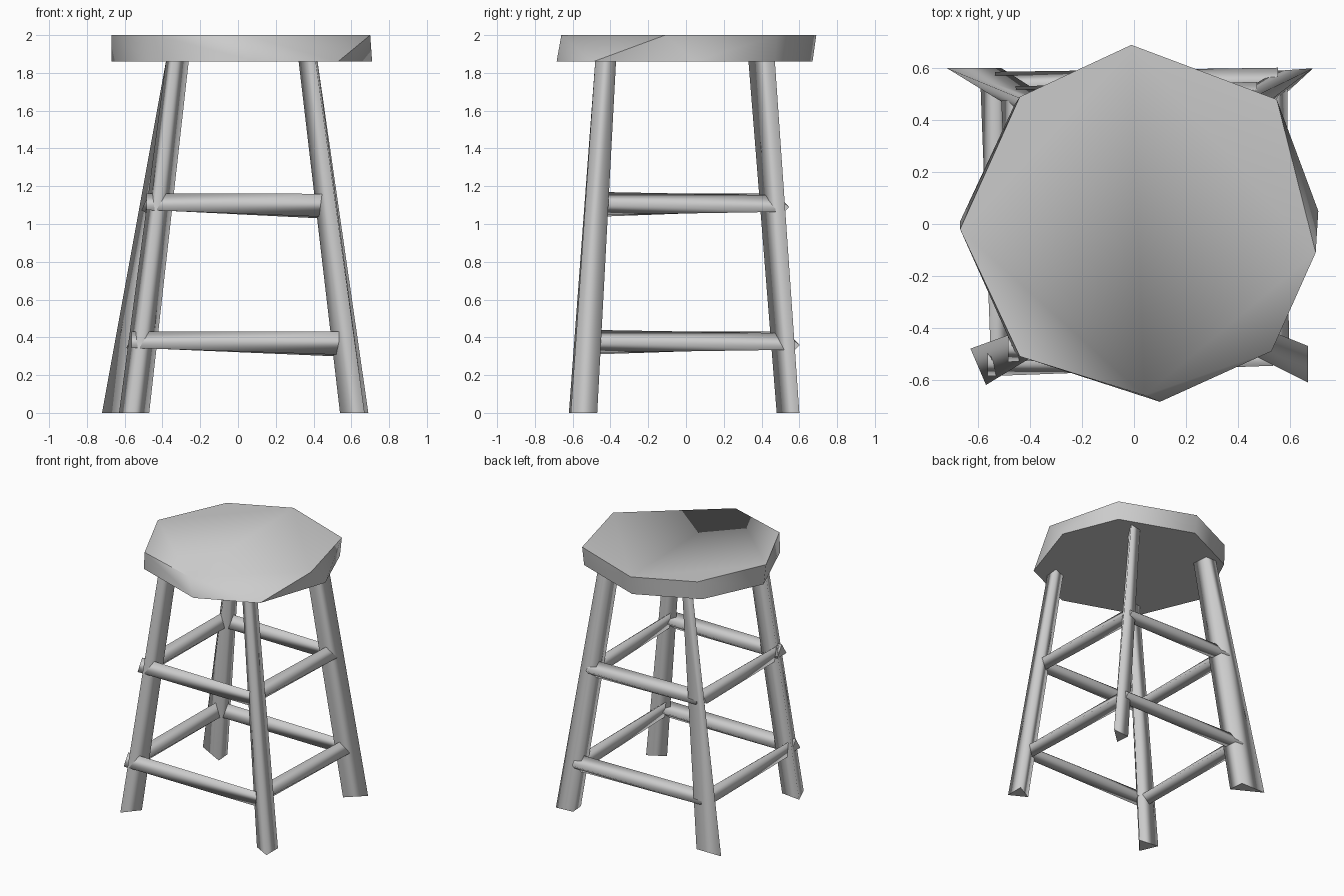
import bpy, bmesh, math
from mathutils import Vector

if "Cube" in bpy.data.objects:
    bpy.data.objects.remove(bpy.data.objects["Cube"])


def hull(name, points, angle):
    """Closed low-poly solid around a few corner points."""
    bm = bmesh.new()
    for p in points:
        bm.verts.new(p)
    res = bmesh.ops.convex_hull(bm, input=bm.verts[:])
    loose = [v for v in bm.verts if not v.link_faces]
    bmesh.ops.delete(bm, geom=loose, context='VERTS')
    bmesh.ops.dissolve_limit(bm, angle_limit=math.radians(1),
                             verts=bm.verts[:], edges=bm.edges[:])
    bmesh.ops.recalc_face_normals(bm, faces=bm.faces[:])
    me = bpy.data.meshes.new(name)
    bm.to_mesh(me)
    bm.free()
    ob = bpy.data.objects.new(name, me)
    bpy.context.collection.objects.link(ob)
    bpy.ops.object.select_all(action='DESELECT')
    ob.select_set(True)
    bpy.context.view_layer.objects.active = ob
    bpy.ops.object.shade_smooth_by_angle(angle=math.radians(angle))
    return ob


# Seat: rough eight-sided disc with one corner of the top worn down to the underside
top = [(-.01, .69), (.55, .48), (.70, -.11), (.04, -.66),
       (-.44, -.51), (-.67, -.02), (-.44, .49)]
under = [(-.01, .67), (.54, .47), (.71, .05), (.53, -.49), (.10, -.685),
         (-.46, -.49), (-.67, .01), (-.46, .46)]
hull("seat", [(x, y, 2.0) for x, y in top] + [(x, y, 1.86) for x, y in under], 50)

# Legs: splayed three-sided posts (foot corners, then corners under the seat)
legs = {
    "front_left_leg": ([(-.63, -.48), (-.57, -.62), (-.47, -.50)],
                       [(-.38, -.39), (-.34, -.48), (-.26, -.37)]),
    "front_right_leg": ([(.67, -.47), (.67, -.61), (.54, -.54)],
                        [(.42, -.37), (.41, -.48), (.32, -.41)]),
    "back_right_leg": ([(.69, .60), (.56, .48), (.55, .59)],
                       [(.42, .47), (.33, .33), (.32, .45)]),
    "back_left_leg": ([(-.72, .60), (-.50, .48), (-.51, .60)],
                      [(-.38, .46), (-.28, .33), (-.29, .46)]),
}
for name, (foot, head) in legs.items():
    ob = hull(name, [(x, y, 0) for x, y in foot] + [(x, y, 1.87) for x, y in head], 130)
    for f in ob.data.polygons:
        f.use_smooth = abs(f.normal.z) < .7      # flat end caps


# Rungs: twisted bars, full at one end and a thin upright edge at the other
def rung(name, full, thin, r):
    a, b = Vector(full), Vector(thin)
    side = (b - a).normalized().cross(Vector((0, 0, 1)))
    pts = []
    for end, angles in ((a, (90, 205, 335)), (b, (75, 270, 180))):
        for d in angles:
            t = math.radians(d)
            pts.append(end + side * (r * math.cos(t)) + Vector((0, 0, r * math.sin(t))))
    ob = hull(name, pts, 130)
    for f in ob.data.polygons:
        f.use_smooth = abs(f.normal.dot((b - a).normalized())) < .7


for level, z, x, y in (("lower", .37, .535, .53), ("upper", 1.10, .455, .475)):
    rung(level + "_front_rung", (-x - .03, -y, z), (x, -y, z), .062)
    rung(level + "_back_rung", (-x, y, z), (x + .02, y + .01, z - .01), .062)
    rung(level + "_left_rung", (-x, y, z), (-x, -y, z), .062)
    rung(level + "_right_rung", (x, y, z - .01), (x, -y, z + .01), .062)
